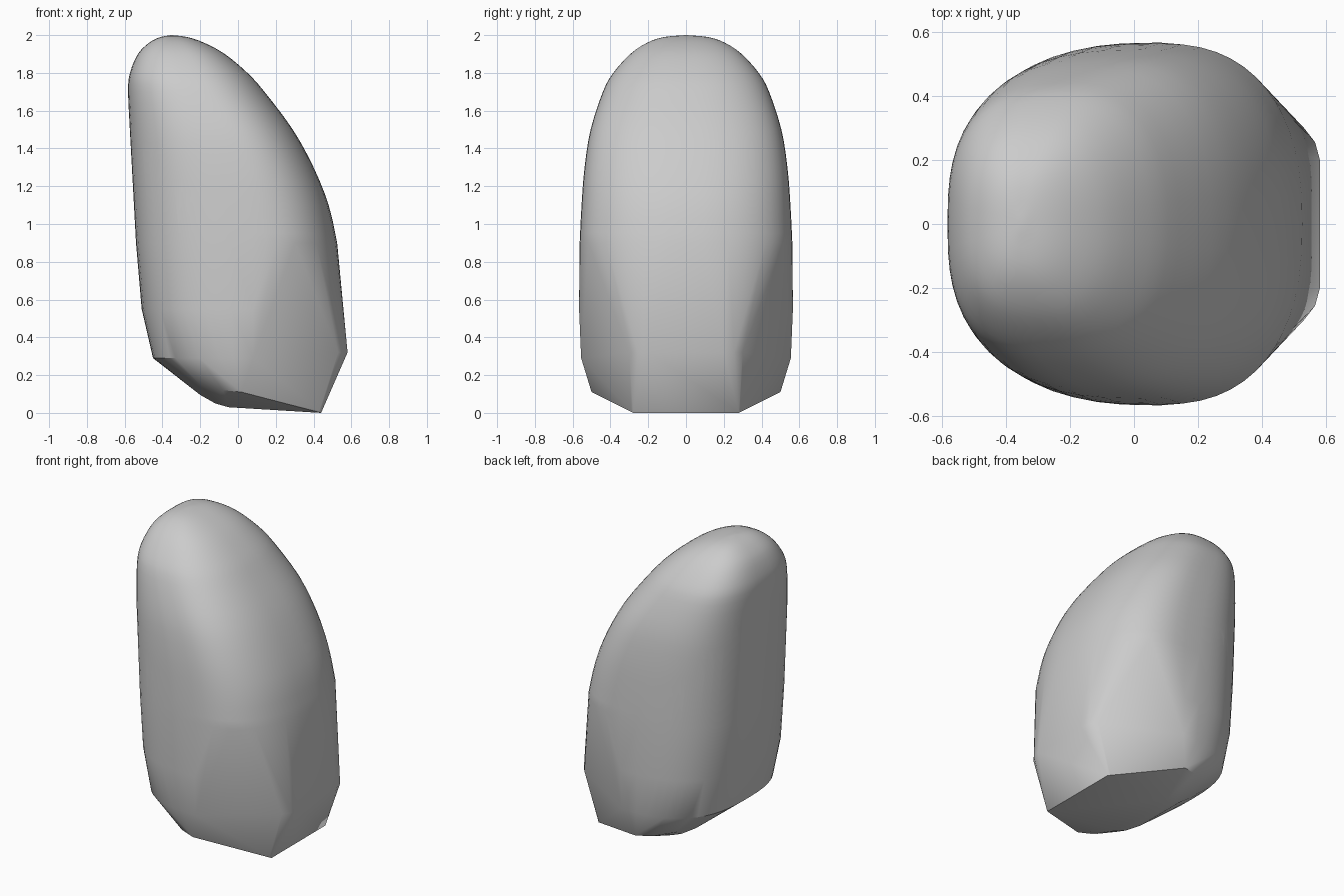
import bpy, bmesh, math
from mathutils import Vector

cube = bpy.data.objects.get("Cube")
if cube:
    bpy.data.objects.remove(cube, do_unlink=True)

SEGMENTS = 56

# Horizontal sections: height, x min, x max, widest x, half depth
SECTIONS = [Vector(s) for s in (
    (0.90, -0.54, 0.525, 0.08, 0.563), (1.10, -0.548, 0.48, 0.05, 0.553),
    (1.30, -0.56, 0.40, 0.0, 0.537), (1.50, -0.572, 0.29, -0.08, 0.505),
    (1.70, -0.582, 0.14, -0.20, 0.44), (1.80, -0.572, 0.05, -0.25, 0.385),
    (1.90, -0.53, -0.07, -0.29, 0.295), (1.96, -0.47, -0.18, -0.32, 0.205),
    (1.99, -0.41, -0.27, -0.34, 0.115), (2.00, -0.35, -0.35, -0.35, 0.0))]


def section_ring(section, rear_half_only=False):
    """Rounded outline, squarer towards -x than towards +x."""
    z, x0, x1, cx, depth = section
    ring = []
    for i in range(SEGMENTS):
        a = math.tau * i / SEGMENTS
        c, s = math.cos(a), math.sin(a)
        if rear_half_only and c > 0.01:
            continue
        p = 2 / (2.4 if c > 0 else 2.7)
        reach = x1 - cx if c > 0 else cx - x0
        ring.append((cx + math.copysign(abs(c) ** p, c) * reach,
                     math.copysign(abs(s) ** p, s) * depth, z))
    return ring


def smooth_sections(keys, steps):
    """Catmull-Rom blend between the key sections."""
    for i in range(len(keys) - 1):
        a, b, c = keys[max(i - 1, 0)], keys[i], keys[i + 1]
        d = keys[min(i + 2, len(keys) - 1)]
        for k in range(steps):
            t = k / steps
            yield (b * 2 + (c - a) * t + (a * 2 - b * 5 + c * 4 - d) * t * t
                   + (b * 3 - a - c * 3 + d) * t ** 3) / 2
    yield keys[-1]


# Rounded upper body
points = []
for sec in smooth_sections(SECTIONS, 3):
    points += section_ring(sec)

# Lower flanks on the upright side
points += section_ring((0.55, -0.51, 0.5, 0.08, 0.566), True)
points += section_ring((0.29, -0.45, 0.5, 0.08, 0.555), True)

# Chamfered toe and sloping underside, mirrored front to back
for x, y, z in ((0.58, 0.20, 0.32), (0.565, 0.255, 0.32), (0.53, 0.30, 0.32),
                (0.44, 0.28, 0.0), (0.43, 0.29, 0.01),
                (0.02, 0.50, 0.11), (-0.08, 0.47, 0.12), (-0.20, 0.40, 0.15),
                (-0.05, 0.24, 0.03), (-0.12, 0.22, 0.05), (-0.20, 0.18, 0.095)):
    points += [(x, y, z), (x, -y, z)]

# Wrap everything in one convex skin
bm = bmesh.new()
for p in points:
    bm.verts.new(p)
bmesh.ops.remove_doubles(bm, verts=bm.verts, dist=0.002)
hull = bmesh.ops.convex_hull(bm, input=bm.verts)
loose = {g for g in hull["geom_interior"] + hull["geom_unused"]
         if isinstance(g, bmesh.types.BMVert)}
bmesh.ops.delete(bm, geom=list(loose), context="VERTS")
bmesh.ops.recalc_face_normals(bm, faces=bm.faces)
mesh = bpy.data.meshes.new("smooth_stone")
bm.to_mesh(mesh)
bm.free()
stone = bpy.data.objects.new("smooth_stone", mesh)
bpy.context.collection.objects.link(stone)

# Plain grey surface
grey = bpy.data.materials.new("stone_grey")
grey.use_nodes = True
colour = (0.6, 0.6, 0.6, 1)
grey.diffuse_color = colour
grey.node_tree.nodes["Principled BSDF"].inputs["Base Color"].default_value = colour
mesh.materials.append(grey)

# Soft shading with crisp lower edges
bpy.ops.object.select_all(action="DESELECT")
stone.select_set(True)
bpy.context.view_layer.objects.active = stone
bpy.ops.object.shade_smooth_by_angle(angle=math.radians(30))
